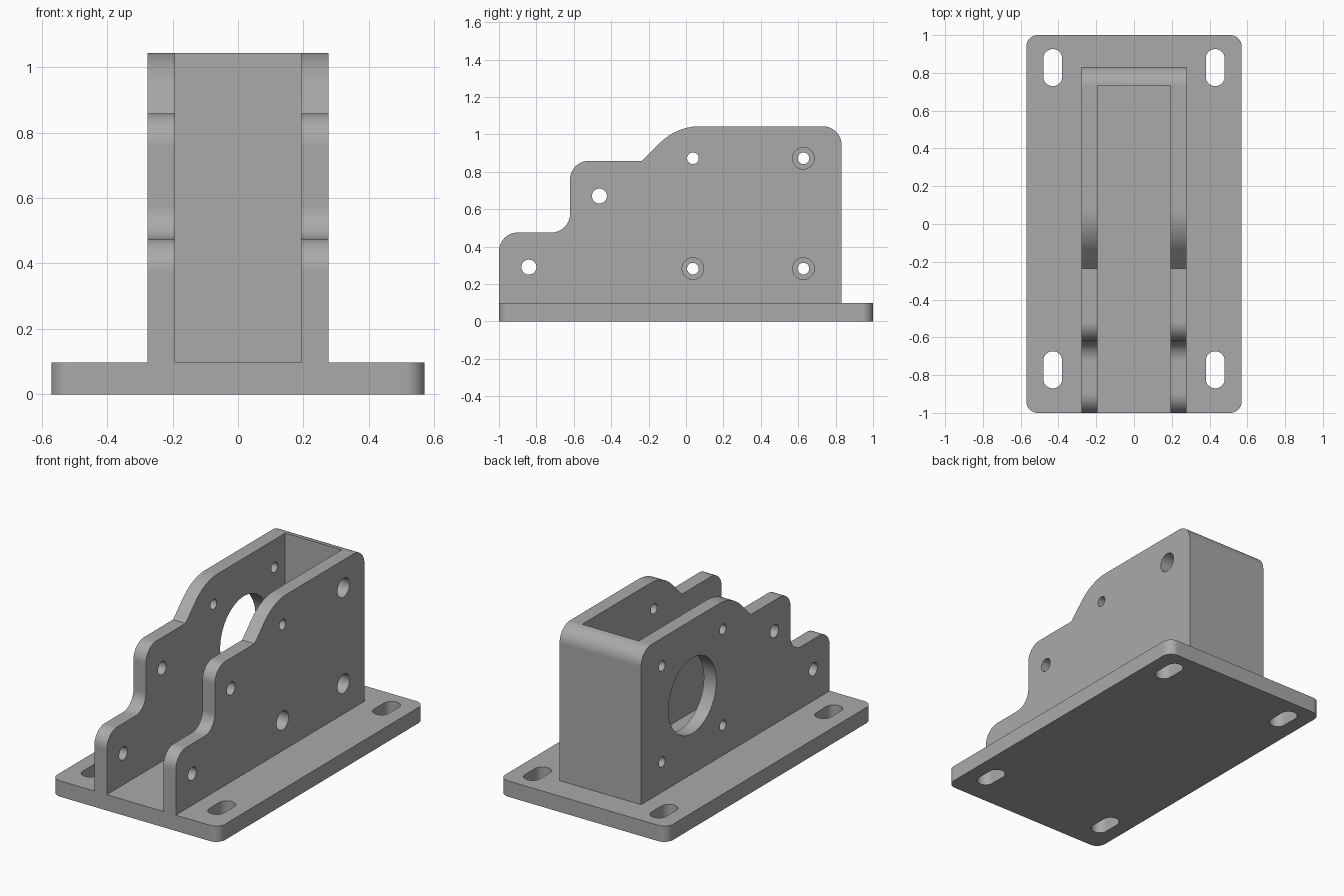
import bpy, bmesh, math
from mathutils import Vector, Matrix

if "Cube" in bpy.data.objects:
    bpy.data.objects.remove(bpy.data.objects["Cube"])

grey = bpy.data.materials.new("plain grey")
grey.use_nodes = True
colour = (0.4, 0.4, 0.4, 1)
grey.diffuse_color = colour
grey.node_tree.nodes["Principled BSDF"].inputs["Base Color"].default_value = colour

BASE_TOP, WALL_OUT, WALL_IN = 0.097, 0.277, 0.192


def rounded(corners, steps=12):
    """Outline with each (a, b, radius) corner replaced by a tangent arc."""
    points = []
    for i, (a, b, radius) in enumerate(corners):
        p = Vector((a, b))
        if radius == 0:
            points.append(p)
            continue
        u = (Vector(corners[i - 1][:2]) - p).normalized()
        v = (Vector(corners[(i + 1) % len(corners)][:2]) - p).normalized()
        half = u.angle(v) / 2
        centre = p + (u + v).normalized() * radius / math.sin(half)
        start = p + u * radius / math.tan(half) - centre
        end = p + v * radius / math.tan(half) - centre
        sweep = math.atan2(start.x * end.y - start.y * end.x, start.dot(end))
        for k in range(steps + 1):
            points.append(centre + Matrix.Rotation(sweep * k / steps, 2) @ start)
    return points


def prism(name, outline, low, high, axis):
    """Extrude an outline along z (outline is x, y) or x (outline is y, z)."""
    bm = bmesh.new()
    place = (lambda p: (p.x, p.y, low)) if axis == "z" else (lambda p: (low, p.x, p.y))
    face = bm.faces.new([bm.verts.new(place(p)) for p in outline])
    moved = bmesh.ops.extrude_face_region(bm, geom=[face])["geom"]
    shift = Vector((0, 0, high - low)) if axis == "z" else Vector((high - low, 0, 0))
    bmesh.ops.translate(bm, vec=shift, verts=[g for g in moved if isinstance(g, bmesh.types.BMVert)])
    bmesh.ops.recalc_face_normals(bm, faces=bm.faces)
    mesh = bpy.data.meshes.new(name)
    bm.to_mesh(mesh)
    bm.free()
    mesh.materials.append(grey)
    obj = bpy.data.objects.new(name, mesh)
    bpy.context.collection.objects.link(obj)
    return obj


def circle(y, z, radius, sides=48):
    return [Vector((y + radius * math.cos(math.tau * i / sides),
                    z + radius * math.sin(math.tau * i / sides))) for i in range(sides)]


def box(a0, a1, b0, b1, radius=0):
    return rounded([(a0, b0, radius), (a1, b0, radius), (a1, b1, radius), (a0, b1, radius)])


def apply(obj, modifier):
    bpy.context.view_layer.objects.active = obj
    bpy.ops.object.modifier_apply(modifier=modifier.name)


def cut(obj, outline, low, high, axis):
    cutter = prism("cutter", outline, low, high, axis)
    cutter.hide_render = True
    mod = obj.modifiers.new("cut", "BOOLEAN")
    mod.operation, mod.solver, mod.object = "DIFFERENCE", "EXACT", cutter
    apply(obj, mod)
    bpy.data.objects.remove(cutter)


def finish(obj):
    bpy.ops.object.select_all(action="DESELECT")
    obj.select_set(True)
    bpy.context.view_layer.objects.active = obj
    bpy.ops.object.shade_smooth_by_angle(angle=math.radians(30))
    mod = obj.modifiers.new("flat faces", "WEIGHTED_NORMAL")
    mod.keep_sharp = True
    apply(obj, mod)


# Base plate with four mounting slots
base = prism("base_plate", box(-0.57, 0.57, -1, 1, 0.06), 0, BASE_TOP, "z")
for x in (-0.43, 0.43):
    for y in (-0.772, 0.828):
        cut(base, box(x - 0.05, x + 0.05, y - 0.098, y + 0.098, 0.0499), -0.1, 0.2, "z")
finish(base)

# Stepped housing: two side walls joined by a back wall
side = rounded([
    (-1, BASE_TOP, 0), (-1, 0.475, 0.1), (-0.62, 0.475, 0.1), (-0.62, 0.858, 0.1),
    (-0.235, 0.858, 0), (-0.05, 1.043, 0.3), (0.832, 1.043, 0.1), (0.832, BASE_TOP, 0)])
housing = prism("stepped_housing", side, -WALL_OUT, WALL_OUT, "x")
cut(housing, box(-WALL_IN, WALL_IN, -1.2, 0.733), 0, 1.3, "z")

# Pivot holes through both walls
for y, z in ((-0.84, 0.29), (-0.463, 0.67)):
    cut(housing, circle(y, z, 0.04), -0.5, 0.5, "x")

# Motor screw holes on -x, wider tool access holes on +x, and the shaft opening
for y in (0.037, 0.628):
    for z in (0.282, 0.872):
        cut(housing, circle(y, z, 0.031), -0.5, 0, "x")
        access = 0.031 if y < 0.1 and z > 0.5 else 0.058
        cut(housing, circle(y, z, access), 0, 0.5, "x")
cut(housing, circle(0.333, 0.577, 0.232, 64), -0.5, 0, "x")
finish(housing)
